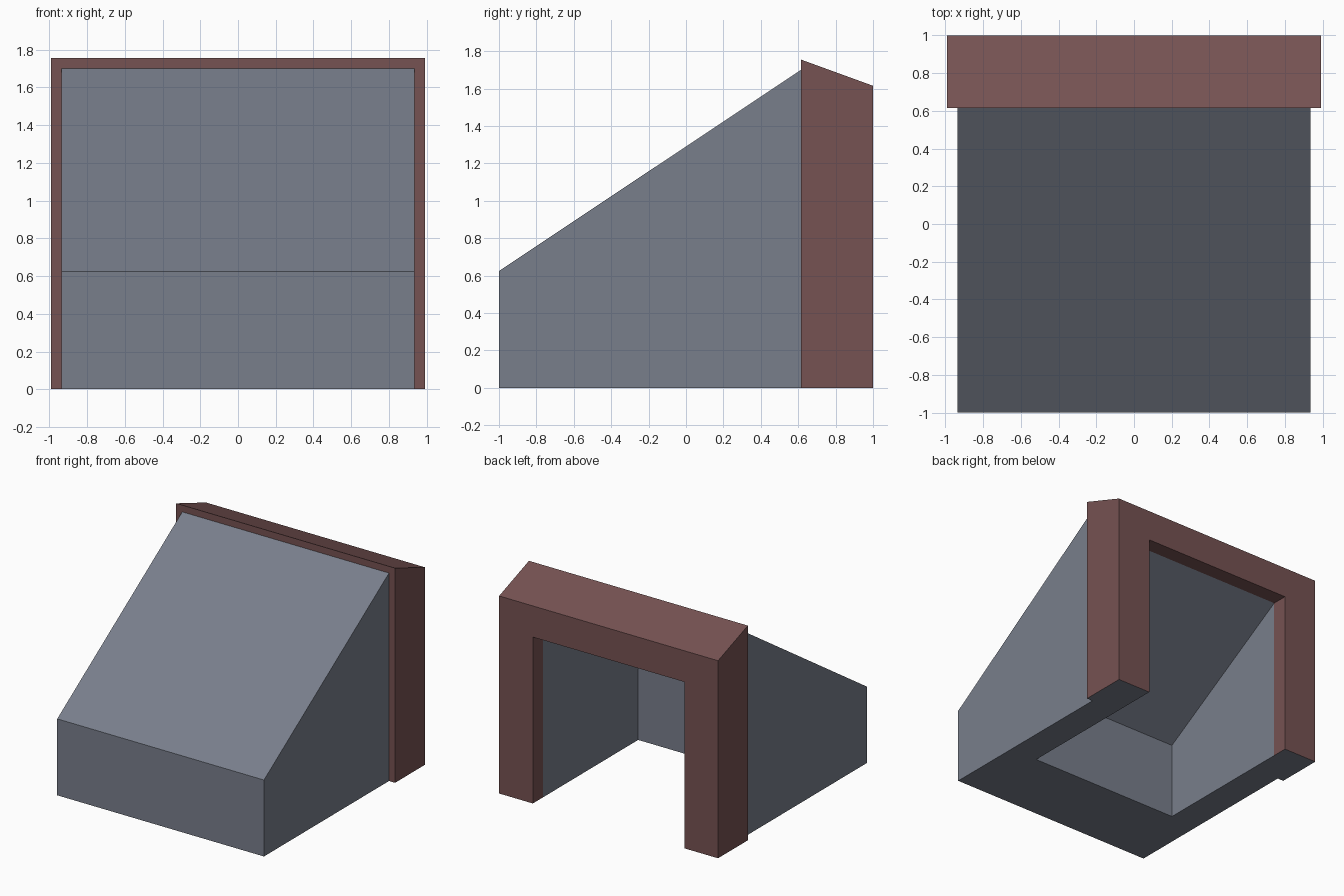
import bpy

if "Cube" in bpy.data.objects:
    bpy.data.objects.remove(bpy.data.objects["Cube"])


def material(name, color):
    m = bpy.data.materials.new(name)
    m.diffuse_color = (*color, 1)
    m.use_nodes = True
    m.node_tree.nodes["Principled BSDF"].inputs["Base Color"].default_value = m.diffuse_color
    return m


GREY = material("slate grey", (0.19, 0.21, 0.26))
BROWN = material("red brown", (0.18, 0.085, 0.085))

# Arch sections as (half width, y, height), along the outside to the back,
# then forward again through the opening
SECTIONS = [
    (0.935, -1.0, 0.625),   # low front edge
    (0.935, 0.615, 1.70),   # top of the slope
    (0.99, 0.615, 1.755),   # door frame, front rim
    (0.99, 1.0, 1.615),     # door frame, back edge
    (0.685, 1.0, 1.36),     # opening
    (0.685, 0.87, 1.36),    # end of the frame reveal
    (0.685, -0.36, 0.634),  # far end of the hollow
]


def ring(section):
    w, y, h = section
    return [(-w, y, 0), (-w, y, h), (w, y, h), (w, y, 0)]


def add_object(name, verts, faces, mat):
    mesh = bpy.data.meshes.new(name)
    mesh.from_pydata(verts, [], faces)
    mesh.materials.append(mat)
    obj = bpy.data.objects.new(name, mesh)
    bpy.context.collection.objects.link(obj)
    return obj


def arch_shell(name, sections, mat, cap_start=False, cap_end=False):
    """Loft left wall, roof and right wall through the sections."""
    verts = [p for s in sections for p in ring(s)]
    faces = []
    for i in range(len(sections) - 1):
        a, b = 4 * i, 4 * i + 4
        faces += [(a + j, a + j + 1, b + j + 1, b + j) for j in range(3)]
    if cap_start:
        faces.append((3, 2, 1, 0))
    if cap_end:
        n = len(verts)
        faces.append((n - 4, n - 3, n - 2, n - 1))
    return add_object(name, verts, faces, mat)


# Sloping body, frame around the doorway, and walls of the hollow
arch_shell("sloped_body", SECTIONS[0:2], GREY, cap_start=True)
arch_shell("door_frame", SECTIONS[1:6], BROWN)
arch_shell("inner_walls", SECTIONS[5:7], GREY, cap_end=True)

# U-shaped underside
right = [(w, y, 0) for w, y, h in SECTIONS]
left = [(-w, y, 0) for w, y, h in SECTIONS]
outline = left + right[::-1]
add_object("underside", outline, [tuple(range(len(outline)))], GREY)
